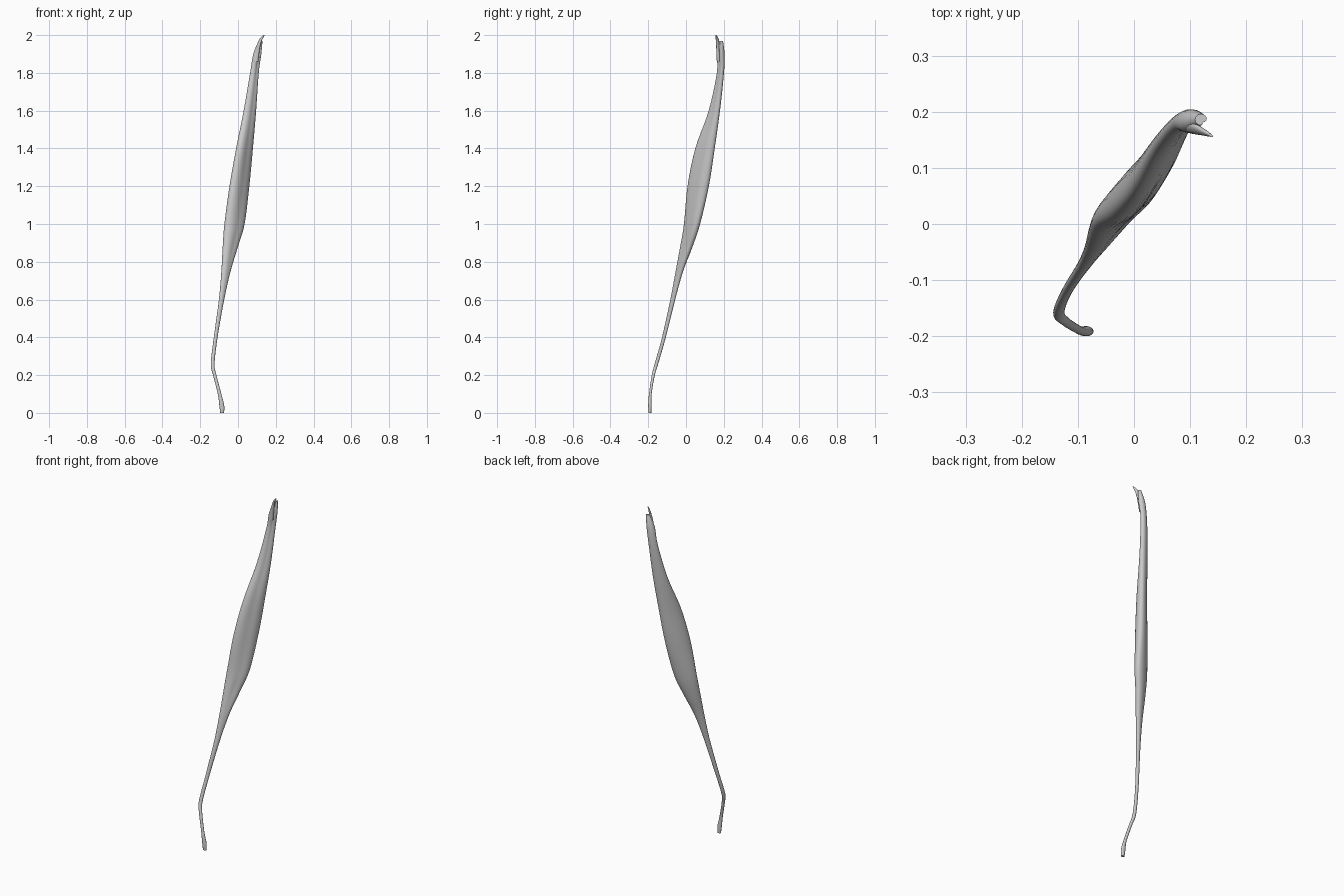
import bpy, bmesh, math

if "Cube" in bpy.data.objects:
    bpy.data.objects.remove(bpy.data.objects["Cube"])

# Sections: z, x min, x max, y min, y max, diagonal stretch, groove depth
BELLY = [
    (0.00, -.094, -.074, -.198, -.184, 0, 0),
    (0.04, -.099, -.073, -.200, -.182, 0, 0),
    (0.10, -.107, -.088, -.196, -.182, 0, 0),
    (0.20, -.132, -.114, -.181, -.165, 0, 0),
    (0.26, -.144, -.124, -.166, -.147, .1, 0),
    (0.40, -.128, -.108, -.127, -.107, .2, 0),
    (0.60, -.101, -.073, -.083, -.057, .3, 0),
    (0.75, -.088, -.039, -.055, -.015, .4, .1),
    (0.88, -.081, .000, -.031, .035, .5, .25),
    (1.00, -.072, .035, -.011, .075, .55, .2),
    (1.20, -.045, .060, .008, .121, .6, .2),
    (1.40, -.010, .079, .049, .152, .6, .25),
    (1.60, .030, .096, .120, .180, .5, .25),
    (1.80, .064, .110, .163, .201, .3, .3),
    (1.90, .081, .124, .163, .204, .1, .5),
    (1.97, .109, .130, .176, .196, 0, .4),
]
# Small pointed slip that curls away at the upper end
SLIP = [
    (1.86, .082, .108, .163, .182, 0, 0),
    (1.93, .095, .116, .160, .182, -.3, 0),
    (1.97, .109, .126, .158, .176, -.5, 0),
    (1.99, .122, .136, .156, .168, -.6, 0),
    (2.00, .133, .141, .155, .161, -.6, 0),
]


def spline(a, b, c, d, t):
    return .5 * (2*b + (c-a)*t + (2*a-5*b+4*c-d)*t*t + (3*b-a-3*c+d)*t**3)


def refine(rows, steps):
    out = []
    for i in range(len(rows) - 1):
        quad = [rows[max(i-1, 0)], rows[i], rows[i+1], rows[min(i+2, len(rows)-1)]]
        out += [[spline(*v, s/steps) for v in zip(*quad)] for s in range(steps)]
    return out + [list(rows[-1])]


def loft(name, rows, steps=5, sides=28):
    bm = bmesh.new()
    rings = []
    for z, x0, x1, y0, y1, rho, groove in refine(rows, steps):
        phi = math.acos(max(-1, min(1, rho)))
        ring = []
        for i in range(sides):
            t = 2 * math.pi * i / sides
            # distance from the hollow facing front right
            d = (t - phi/2 + math.pi/2 + math.pi) % (2*math.pi) - math.pi
            f = 1 - groove * math.exp(-(d / .5)**2)
            ring.append(bm.verts.new(((x0+x1)/2 + f*(x1-x0)/2*math.cos(t),
                                      (y0+y1)/2 + f*(y1-y0)/2*math.cos(t-phi), z)))
        rings.append(ring)
    for a, b in zip(rings, rings[1:]):
        for i in range(sides):
            j = (i + 1) % sides
            bm.faces.new((a[i], a[j], b[j], b[i]))
    bm.faces.new(rings[0][::-1])
    bm.faces.new(rings[-1])
    bmesh.ops.recalc_face_normals(bm, faces=bm.faces)
    mesh = bpy.data.meshes.new(name)
    bm.to_mesh(mesh)
    bm.free()
    ob = bpy.data.objects.new(name, mesh)
    bpy.context.collection.objects.link(ob)
    bpy.ops.object.select_all(action='DESELECT')
    ob.select_set(True)
    bpy.context.view_layer.objects.active = ob
    bpy.ops.object.shade_smooth_by_angle(angle=math.radians(50))
    return ob


# Muscle belly with its long lower tendon, and the forked upper slip
loft("muscle_and_tendon", BELLY)
loft("upper_tendon_slip", SLIP, 4, 16)
